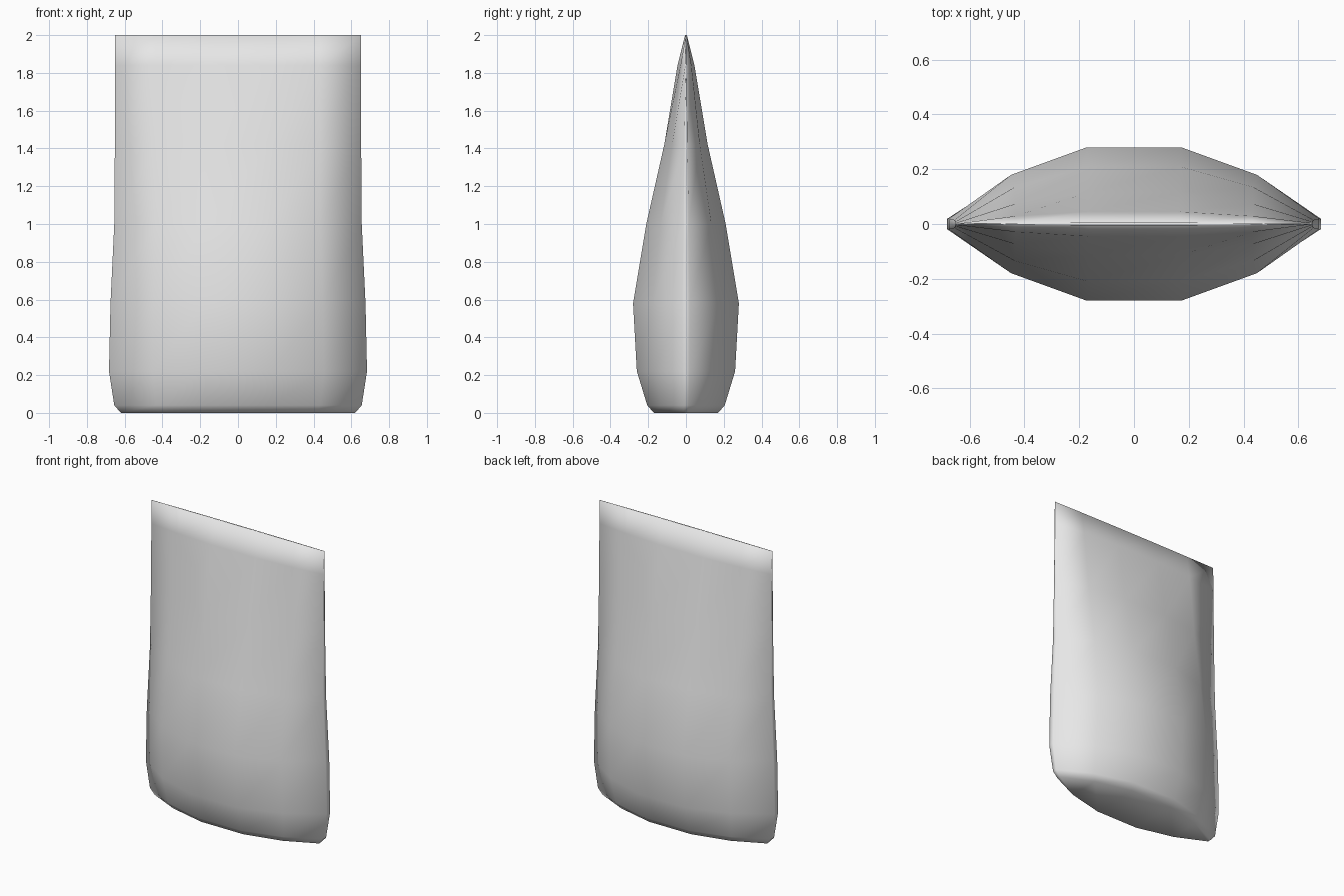
import bpy
import bmesh

cube = bpy.data.objects.get("Cube")
if cube:
    bpy.data.objects.remove(cube, do_unlink=True)

# Single plain grey surface
grey = bpy.data.materials.new("plain grey")
grey.use_nodes = True
grey.diffuse_color = (0.8, 0.8, 0.8, 1)
grey.node_tree.nodes["Principled BSDF"].inputs["Base Color"].default_value = (0.8, 0.8, 0.8, 1)

# Levels from base to pinched top: height, half width, half depth
LEVELS = [
    (0.0, 0.62, 0.17), (0.04, 0.655, 0.205), (0.22, 0.683, 0.26),
    (0.58, 0.675, 0.28), (1.0, 0.655, 0.21), (1.42, 0.652, 0.115),
    (1.84, 0.652, 0.045), (2.0, 0.652, 0.005),
]
# Lens-shaped section: fraction of width, fraction of depth
HALF = [(0.255, 1.0), (0.665, 0.64), (1.0, 0.07)]
FRONT = [(-x, -y) for x, y in reversed(HALF)] + [(x, -y) for x, y in HALF]
SECTION = FRONT + [(x, -y) for x, y in reversed(FRONT)]


def add_cap(bm, ring):
    """Close a ring with quads running from front to back."""
    n = len(ring)
    for i in range(n // 2 - 1):
        bm.faces.new((ring[i], ring[i + 1], ring[n - 2 - i], ring[n - 1 - i]))


# Loft the pouch through its levels
bm = bmesh.new()
rings = [[bm.verts.new((x * w, y * d, z)) for x, y in SECTION] for z, w, d in LEVELS]
for low, high in zip(rings, rings[1:]):
    for i in range(len(low)):
        j = (i + 1) % len(low)
        bm.faces.new((low[i], low[j], high[j], high[i]))
add_cap(bm, rings[0])
add_cap(bm, rings[-1])
bmesh.ops.recalc_face_normals(bm, faces=bm.faces[:])
for face in bm.faces:
    face.smooth = True

mesh = bpy.data.meshes.new("pouch")
bm.to_mesh(mesh)
bm.free()
mesh.materials.append(grey)
pouch = bpy.data.objects.new("pouch", mesh)
bpy.context.collection.objects.link(pouch)
